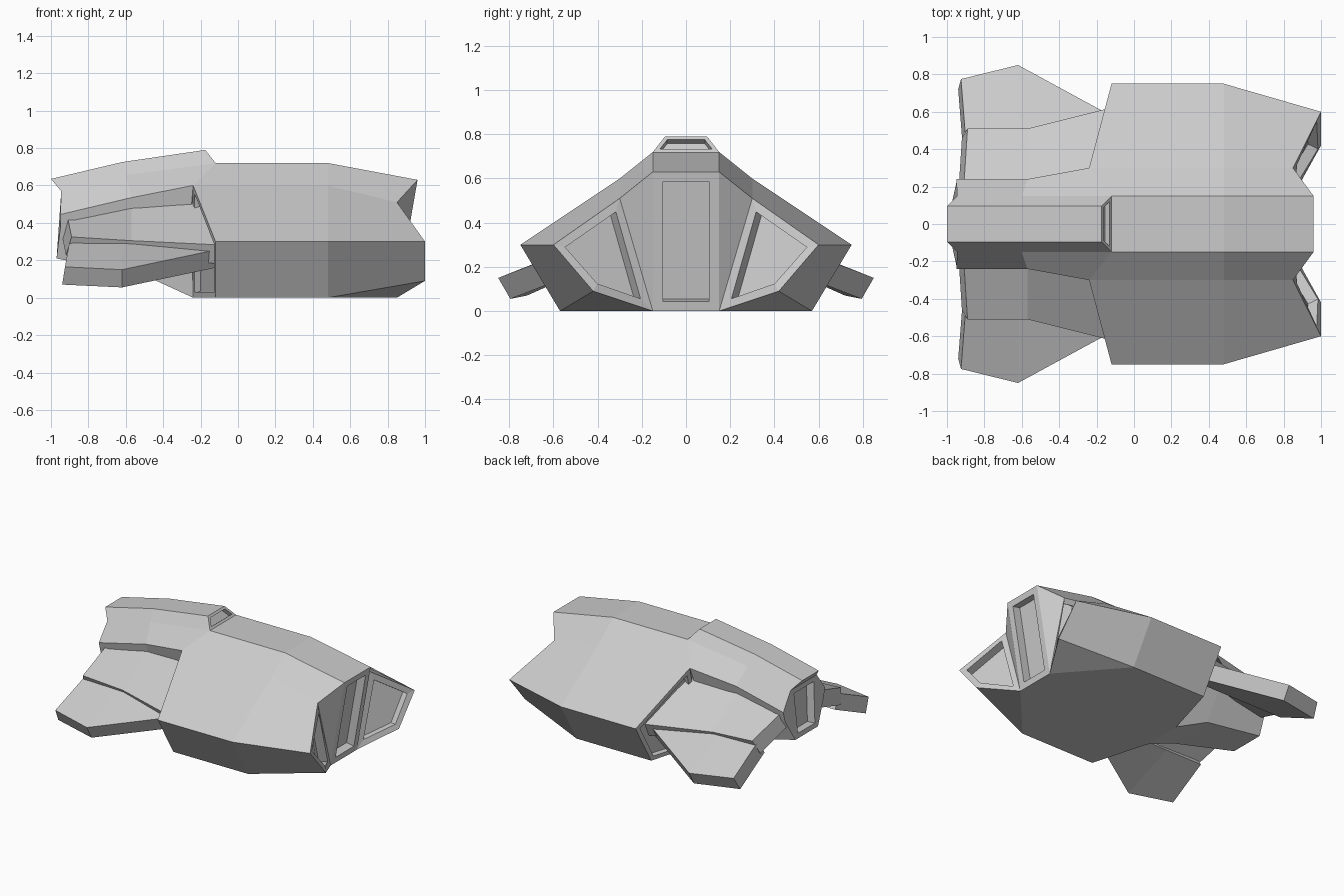
import bpy, bmesh

if "Cube" in bpy.data.objects:
    bpy.data.objects.remove(bpy.data.objects["Cube"])


def mirrored_ring(half):
    """Close a half section (top to bottom) with its reflection."""
    return half + [(x, -y, z) for x, y, z in reversed(half)]


def loft(name, rings, recesses=(), caps=None, mirror=False, splits=()):
    """Skin closed rings; caps = index lists for both ends.
    recesses = (end ring, cap number, margin, depth)."""
    bm = bmesh.new()
    vs = [[bm.verts.new(p) for p in r] for r in rings]
    n = len(rings[0])
    for a, b in zip(vs, vs[1:]):
        for i in range(n):
            j = (i + 1) % n
            bm.faces.new((a[i], a[j], b[j], b[i]))
    caps = caps or [list(range(n))]
    ends = {e: [bm.faces.new([vs[e][i] for i in c]) for c in caps] for e in (0, -1)}
    for (r1, i1), (r2, i2) in splits:
        bmesh.ops.connect_verts(bm, verts=[vs[r1][i1], vs[r2][i2]])
    bmesh.ops.recalc_face_normals(bm, faces=bm.faces[:])
    for end, cap, margin, depth in recesses:
        f = ends[end][cap]
        bmesh.ops.inset_individual(bm, faces=[f], thickness=margin, use_even_offset=True)
        bmesh.ops.inset_individual(bm, faces=[f], thickness=0.0, depth=-depth)
    me = bpy.data.meshes.new(name)
    bm.to_mesh(me)
    bm.free()
    ob = bpy.data.objects.new(name, me)
    bpy.context.collection.objects.link(ob)
    if mirror:
        ob.modifiers.new("Mirror", "MIRROR").use_axis = (False, True, False)
    return ob


# Wide front hull with recessed nose panels
hull = [
    [(-.12, .15, .72), (-.24, .30, .60), (-.12, .75, .30), (-.12, .57, 0), (-.24, .15, 0)],
    [(.48, .15, .72), (.48, .30, .60), (.48, .75, .30), (.48, .57, 0), (.48, .15, 0)],
    [(.96, .15, .63), (.85, .30, .51), (1, .60, .30), (1, .42, .09), (.85, .15, 0)],
]
hull_caps = [[0, 4, 5, 9], [0, 1, 4], [9, 5, 8], [1, 2, 3, 4], [8, 5, 6, 7]]
loft("front_hull", [mirrored_ring(h) for h in hull],
     [(-1, 0, .045, .06), (-1, 3, .04, .06), (-1, 4, .04, .06),
      (0, 3, .03, .035), (0, 4, .03, .035)],
     hull_caps, splits=[((1, 3), (2, 4)), ((1, 6), (2, 5))])

# Narrow rear spine with raised top, front slot and tail recess
spine = [
    [(-.175, .095, .79), (-.12, .15, .72), (-.24, .30, .60), (-.25, .26, .48), (-.24, .15, 0)],
    [(-.62, .095, .725), (-.60, .15, .655), (-.57, .24, .535), (-.57, .22, .44), (-.48, .18, .11)],
    [(-1, .095, .635), (-.945, .15, .57), (-.95, .24, .445), (-.95, .22, .37), (-.97, .13, .21)],
]
spine_caps = [[0, 1, 8, 9], [1, 4, 5, 8], [1, 2, 3, 4], [8, 5, 6, 7]]
loft("rear_spine", [mirrored_ring(s) for s in spine],
     [(0, 0, .018, .03), (-1, 1, .035, .06)], spine_caps)


def plate(name, stations, dy, dz):
    """Mirrored slab from inner/outer top points; last value slants the end."""
    rings = []
    for inner, outer, dx in stations:
        low = [(x + dx, y + dy, z + dz) for x, y, z in (outer, inner)]
        rings.append([inner, outer] + low)
    loft(name, rings, mirror=True)


# Stepped side plates behind the hull
plate("side_plate", [
    ((-.91, .20, .425), (-.89, .51, .325), -.03),
    ((-.57, .20, .495), (-.57, .51, .305), 0),
    ((-.05, .28, .52), (-.05, .64, .28), 0)], -.05, -.10)

# Outer fins
plate("outer_fin", [
    ((-.90, .46, .305), (-.925, .775, .165), -.015),
    ((-.62, .46, .305), (-.62, .85, .15), 0),
    ((-.05, .46, .305), (-.05, .54, .27), 0)], -.055, -.095)
